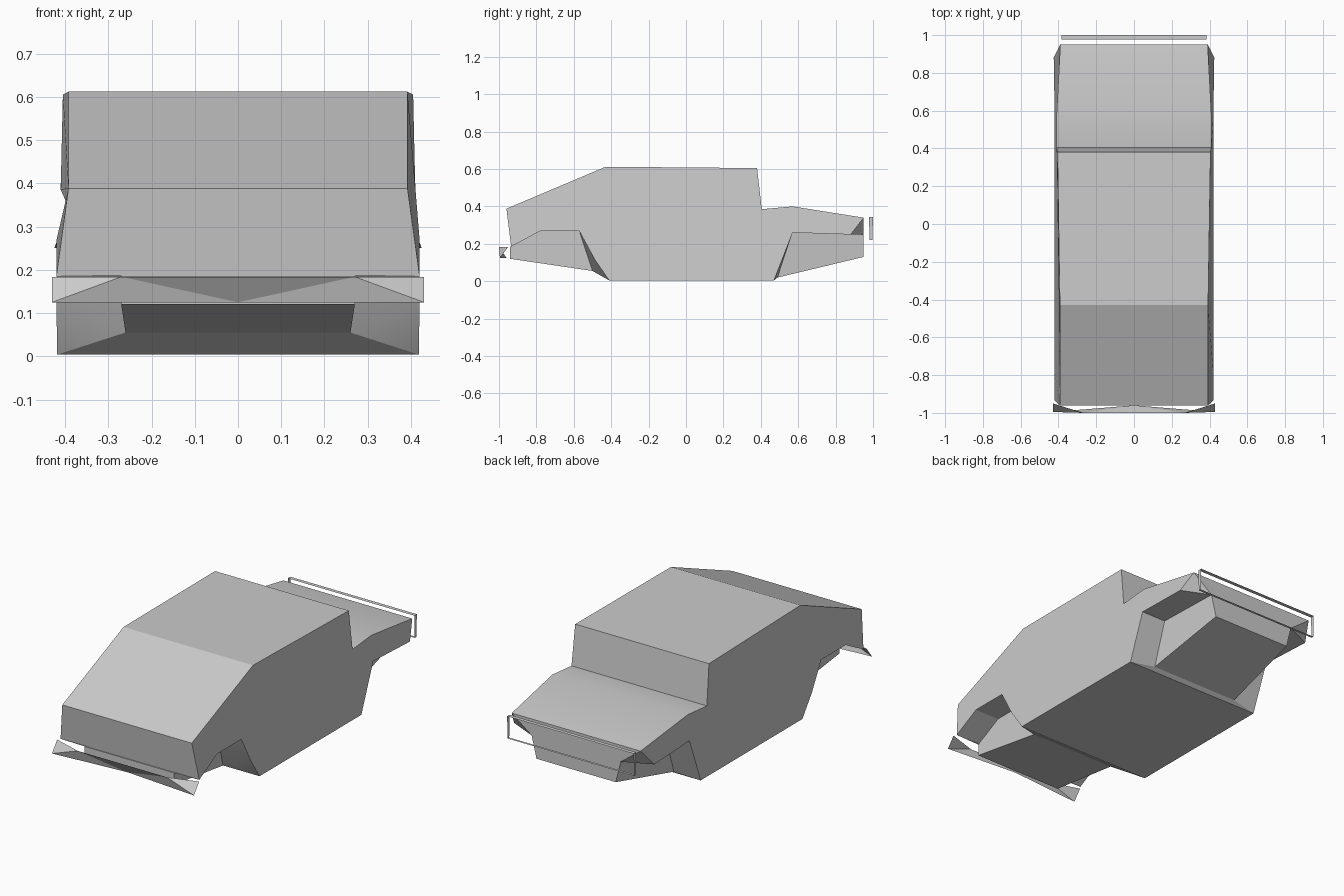
import bpy, bmesh, math

cube = bpy.data.objects.get("Cube")
if cube:
    bpy.data.objects.remove(cube, do_unlink=True)

grey = bpy.data.materials.new("body_grey")
grey.use_nodes = True
colour = (0.6, 0.6, 0.6, 1)
grey.diffuse_color = colour
grey.node_tree.nodes["Principled BSDF"].inputs["Base Color"].default_value = colour


def build(name, points, sides, spans, solid=True):
    """Mirror named (x, y, z) points; sides are mirrored faces, spans cross the middle."""
    bm = bmesh.new()
    left = {k: bm.verts.new(p) for k, p in points.items()}
    right = {k: left[k] if p[0] == 0 else bm.verts.new((-p[0], p[1], p[2]))
             for k, p in points.items()}
    for names in sides:
        bm.faces.new([left[n] for n in names])
        bm.faces.new([right[n] for n in reversed(names)])
    for a, b in spans:
        bm.faces.new([left[a], left[b], right[b], right[a]])
    if solid:
        bmesh.ops.recalc_face_normals(bm, faces=bm.faces)
    mesh = bpy.data.meshes.new(name)
    bm.to_mesh(mesh)
    bm.free()
    mesh.materials.append(grey)
    obj = bpy.data.objects.new(name, mesh)
    bpy.context.collection.objects.link(obj)
    bpy.ops.object.select_all(action='DESELECT')
    obj.select_set(True)
    bpy.context.view_layer.objects.active = obj
    bpy.ops.object.shade_smooth_by_angle(angle=math.radians(20))
    return obj


# Body shell: outer side outline in capitals, inner wheel well and belly in lower case
body = {
    "A": (.392, -.96, .388), "B": (.392, -.43, .612), "C": (.405, .38, .605),
    "D": (.41, .405, .385), "E": (.41, .57, .40), "F": (.39, .95, .34),
    "G": (.425, .88, .25), "H": (.42, .57, .26), "I": (.418, .47, .004),
    "J": (.418, -.41, .004), "K": (.42, -.49, .12), "L": (.42, -.57, .268),
    "M": (.42, -.78, .268), "N": (.42, -.935, .185),
    "g": (.27, .95, .25), "h": (.27, .57, .26), "i": (.27, .49, .02),
    "k": (.26, -.5, .055), "l": (.27, -.57, .268), "m": (.27, -.78, .268),
    "n": (.27, -.94, .185), "p": (.27, -.94, .12), "q": (.24, .95, .13),
}
build("body", body,
      ["ABCDEFGHIJKLMN",                          # flank
       "GHhg", "HIih", "FGg",                     # rear wheel well
       "JKk", "KLlk", "LMml", "MNnm",             # front wheel well
       "ihgq", "klmnp"],                          # inner well walls
      ["AB", "BC", "CD", "DE", "EF", "Fg", "gq", "qi", "iI", "IJ", "Jk", "kp",
       "pn", "nN", "NA"])

# Folded front bumper sheet
bumper = {
    "t": (.43, -.95, .184), "b": (.43, -.995, .125),
    "m": (.27, -1, .184), "c": (0, -.96, .125), "u": (0, -.955, .125),
}
fold = build("front_bumper", {k: bumper[k] for k in "tbmc"}, ["tmb", "bmc"], [], False)
bm = bmesh.new()
bm.from_mesh(fold.data)
top = [v for v in bm.verts if abs(abs(v.co.x) - .27) < .01]
low = [v for v in bm.verts if abs(v.co.x) < .01]
bm.faces.new(top + low)
bmesh.ops.recalc_face_normals(bm, faces=bm.faces)
bm.to_mesh(fold.data)
bm.free()
fold.data.polygons.foreach_set("use_smooth", [False] * len(fold.data.polygons))

# Open rear bumper loop made of thin strips
rail = {
    "a": (.383, .978, .343), "b": (.383, 1, .343),
    "c": (.383, .982, .22), "d": (.383, .996, .22),
}
build("rear_bumper", rail, ["abdc"], ["ab", "cd"])
